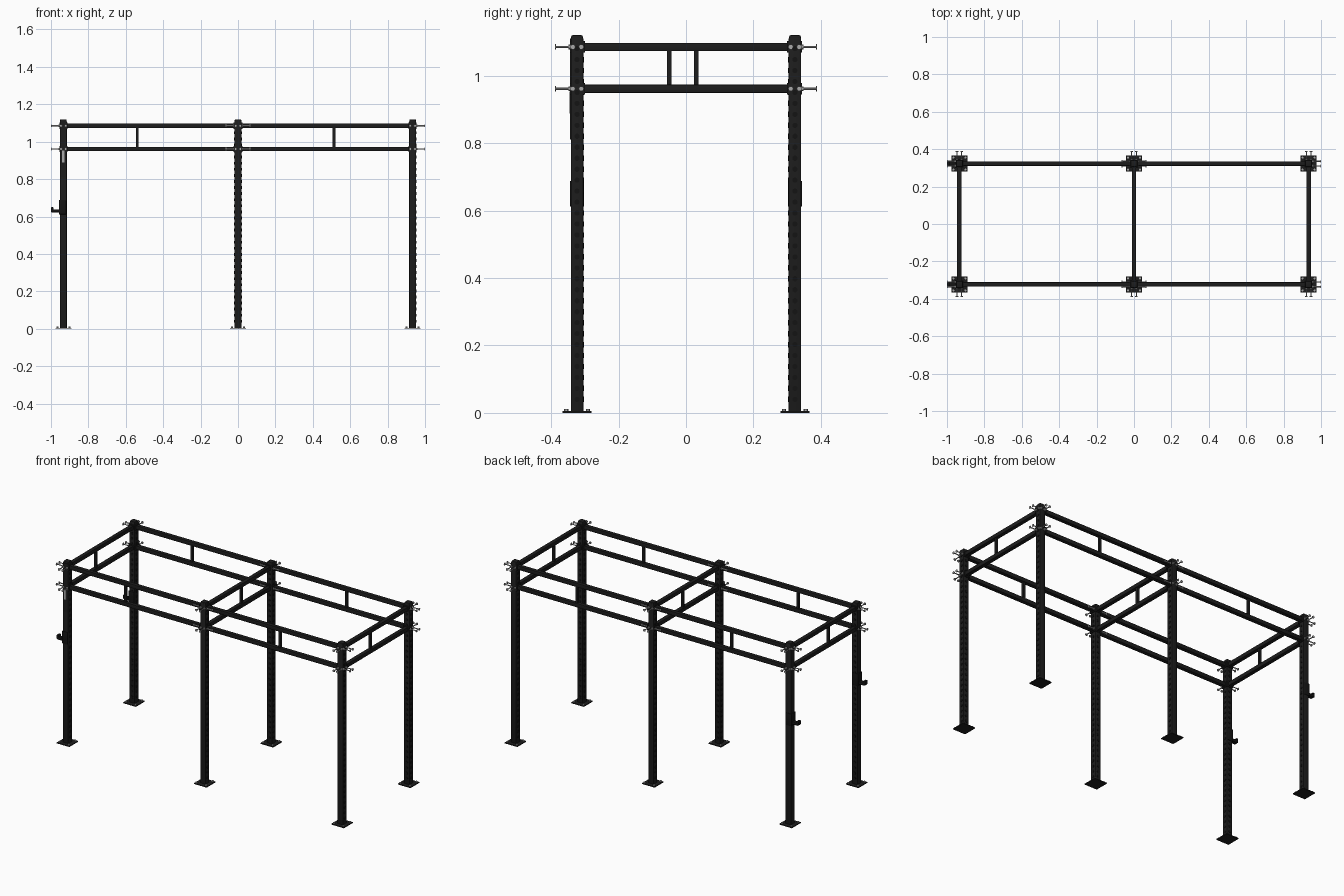
import bpy, bmesh
from mathutils import Vector

if "Cube" in bpy.data.objects:
    bpy.data.objects.remove(bpy.data.objects["Cube"], do_unlink=True)


def material(name, rgb):
    m = bpy.data.materials.new(name)
    m.use_nodes = True
    color = (*rgb, 1)
    m.diffuse_color = color
    m.node_tree.nodes["Principled BSDF"].inputs["Base Color"].default_value = color
    return m


BLACK = material("black powder coat", (0.012, 0.012, 0.012))
PLUG = material("deep black plastic", (0.007, 0.007, 0.007))
STEEL = material("grey steel", (0.4, 0.4, 0.4))

# Main dimensions
PX, PY = 0.934, 0.323
POST = 0.037
HALF = POST / 2
BEAM = 0.024
LEVELS = (0.961, 1.085)
REACH = 0.066


def box(bm, center, size, bevel=0):
    verts = bmesh.ops.create_cube(bm, size=1)["verts"]
    for v in verts:
        v.co = Vector(center) + Vector(a * b for a, b in zip(v.co, size))
    if bevel:
        edges = list({e for v in verts for e in v.link_edges})
        bmesh.ops.bevel(bm, geom=edges, offset=bevel, segments=2, profile=0.5,
                        affect='EDGES')


def rod(bm, start, end, radius, sides=10):
    a, b = Vector(start), Vector(end)
    d = b - a
    verts = bmesh.ops.create_cone(bm, cap_ends=True, segments=sides, radius1=radius,
                                  radius2=radius, depth=d.length)["verts"]
    turn = Vector((0, 0, 1)).rotation_difference(d)
    for v in verts:
        v.co = turn @ v.co + (a + b) / 2


def finish(name, bm, mat, smooth=True):
    mesh = bpy.data.meshes.new(name)
    bm.to_mesh(mesh)
    bm.free()
    mesh.materials.append(mat)
    ob = bpy.data.objects.new(name, mesh)
    bpy.context.collection.objects.link(ob)
    if smooth:
        bpy.ops.object.select_all(action='DESELECT')
        ob.select_set(True)
        bpy.context.view_layer.objects.active = ob
        bpy.ops.object.shade_smooth_by_angle()
    return ob


def bolt_pair(bm, x, y, direction, z):
    """Two bolts side by side, standing out of one post face."""
    d = Vector(direction)
    side = Vector((d.y, d.x, 0))
    for s in (-1, 1):
        foot = Vector((x, y, z)) + side * 0.0125 * s
        rod(bm, foot + d * HALF, foot + d * REACH, 0.003, 8)
        rod(bm, foot + d * HALF, foot + d * (HALF + 0.007), 0.007, 6)
        rod(bm, foot + d * (REACH - 0.004), foot + d * REACH, 0.008, 6)


def post(name, x, y):
    inner = -1 if y > 0 else 1
    # Square upright with a rounded cap and a foot plate
    bm = bmesh.new()
    box(bm, (x, y, 0.557), (POST, POST, 1.11), 0.003)
    box(bm, (x, y, 1.111), (POST - 0.002, POST - 0.002, 0.018), 0.005)
    box(bm, (x, y, 0.0025), (0.086, 0.086, 0.005))
    finish(name + "_post", bm, BLACK)

    # Raised hole rims in a column on each drilled face
    faces = [(1, 0), (0, inner)] + ([(-1, 0)] if x > -0.5 else [])
    bm = bmesh.new()
    for dx, dy in faces:
        d = Vector((dx, dy, 0))
        for i in range(33):
            p = Vector((x, y, 0.04 + i * 0.0325))
            rod(bm, p + d * (HALF - 0.002), p + d * (HALF + 0.0025), 0.008)
    finish(name + "_hole_rims", bm, PLUG)

    # Outward bolts, on both long sides for the middle posts
    outs = [(0, -inner, 0)]
    outs += [(s, 0, 0) for s in (-1, 1) if s * x >= 0]
    bm = bmesh.new()
    for z in LEVELS:
        for d in outs:
            bolt_pair(bm, x, y, d, z)
    # Floor anchors
    for sx in (-1, 1):
        for sy in (-1, 1):
            px, py = x + sx * 0.032, y + sy * 0.032
            rod(bm, (px, py, 0.004), (px, py, 0.012), 0.006, 6)
    finish(name + "_bolts", bm, STEEL)


def beam_frame(name, start, end, strut):
    """Upper and lower beam between two posts, with end flanges and a strut."""
    a, b = Vector(start), Vector(end)
    along = (b - a).normalized()
    across = Vector((along.y, along.x, 0))

    def dims(length, width, height):
        v = along * length + across * width
        return (abs(v.x), abs(v.y), height)

    mid = (a + b) / 2
    bm = bmesh.new()
    for z in LEVELS:
        up = Vector((0, 0, z))
        box(bm, mid + up, dims((b - a).length - POST, BEAM, BEAM), 0.002)
        for p, s in ((a, 1), (b, -1)):
            box(bm, p + along * s * (HALF + 0.002) + up, dims(0.006, 0.042, 0.034))
    z_mid = sum(LEVELS) / 2
    box(bm, Vector(strut) + Vector((0, 0, z_mid)),
        dims(0.014, 0.014, LEVELS[1] - LEVELS[0]))
    finish(name, bm, BLACK)


SIDES = {"front": -PY, "back": PY}
COLUMNS = {"right": -PX, "middle": 0, "left": PX}

for side, y in SIDES.items():
    for column, x in COLUMNS.items():
        post(f"{side}_{column}", x, y)
    beam_frame(f"{side}_right_beams", (-PX, y, 0), (0, y, 0), (-0.538, y, 0))
    beam_frame(f"{side}_left_beams", (0, y, 0), (PX, y, 0), (0.513, y, 0))

for column, x in COLUMNS.items():
    strut_y = -0.05 if x else 0.03
    beam_frame(f"{column}_cross_beams", (x, -PY, 0), (x, PY, 0), (x, strut_y, 0))

# Bar hooks on the two right-hand posts: sleeve, arm and turned-up tip
for side, y in SIDES.items():
    bm = bmesh.new()
    box(bm, (-PX - 0.004, y, 0.65), (0.040, 0.042, 0.076), 0.002)
    box(bm, (-0.972, y, 0.63), (0.050, 0.026, 0.016), 0.003)
    box(bm, (-0.993, y, 0.637), (0.014, 0.026, 0.026), 0.003)
    finish(side + "_bar_hook", bm, PLUG)

# Name plate and its pale strip on the front right post
bm = bmesh.new()
box(bm, (-PX, -PY - HALF - 0.001, 0.96), (0.028, 0.004, 0.30))
finish("front_plate", bm, BLACK, False)
bm = bmesh.new()
box(bm, (-PX, -PY - HALF - 0.003, 0.92), (0.014, 0.002, 0.065))
finish("front_plate_strip", bm, STEEL, False)
